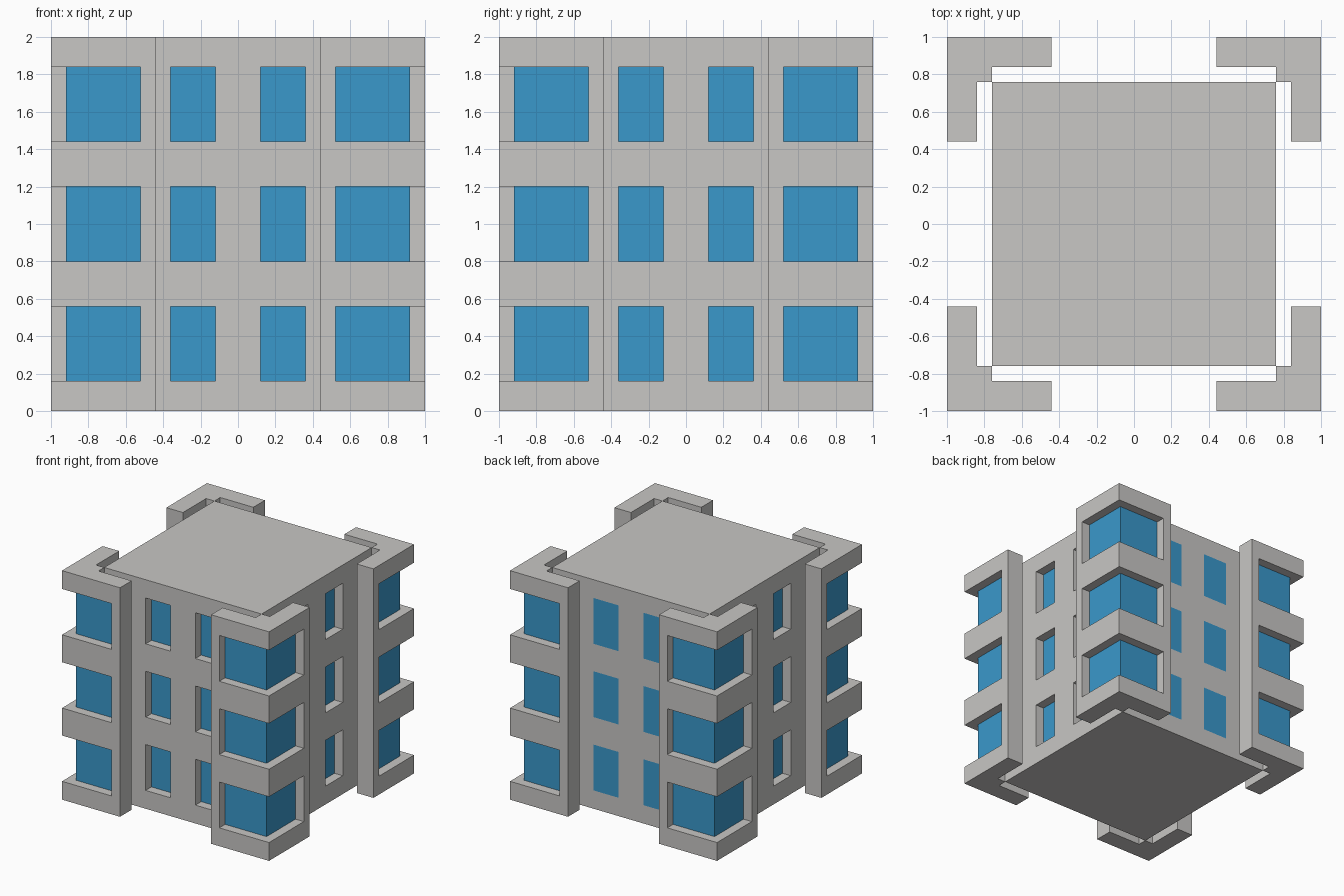
import bpy, bmesh
from mathutils import Matrix, Vector

if "Cube" in bpy.data.objects:
    bpy.data.objects.remove(bpy.data.objects["Cube"])


def material(name, rgb):
    m = bpy.data.materials.new(name)
    m.diffuse_color = (*rgb, 1)
    m.use_nodes = True
    m.node_tree.nodes["Principled BSDF"].inputs["Base Color"].default_value = m.diffuse_color
    return m


CONCRETE = material("grey concrete", (0.58, 0.57, 0.555))
GLASS = material("blue glass", (0.042, 0.314, 0.597))

# Storey levels: odd layers hold the windows
LEVELS = [0, 0.16, 0.56, 0.8, 1.2, 1.44, 1.84, 2]
RECESS = 0.08


def face(bm, pts, mat=0):
    f = bm.faces.new([bm.verts.new(p) for p in pts])
    f.material_index = mat


def finish(name, bm):
    bmesh.ops.remove_doubles(bm, verts=bm.verts, dist=1e-4)
    # cap the open top and bottom
    bmesh.ops.holes_fill(bm, edges=[e for e in bm.edges if e.is_boundary], sides=0)
    bmesh.ops.recalc_face_normals(bm, faces=bm.faces)
    me = bpy.data.meshes.new(name)
    bm.to_mesh(me)
    bm.free()
    me.materials.append(CONCRETE)
    me.materials.append(GLASS)
    ob = bpy.data.objects.new(name, me)
    bpy.context.collection.objects.link(ob)


# Central block: four walls, each a grid with two window columns
H = 0.76
COLUMNS = [-H, -0.36, -0.12, 0.12, 0.36, H]


def wall(bm, turn, depth):
    rot = Matrix.Rotation(turn, 3, 'Z')

    def rect(x0, x1, z0, z1, y):
        return [rot @ Vector(p) for p in
                ((x0, y, z0), (x1, y, z0), (x1, y, z1), (x0, y, z1))]

    for i, (x0, x1) in enumerate(zip(COLUMNS, COLUMNS[1:])):
        for j, (z0, z1) in enumerate(zip(LEVELS, LEVELS[1:])):
            outer = rect(x0, x1, z0, z1, -H)
            if not (i % 2 and j % 2):
                face(bm, outer)
                continue
            inner = rect(x0, x1, z0, z1, -H + depth)
            face(bm, inner, 1)
            if depth:
                for k in range(4):
                    n = (k + 1) % 4
                    face(bm, (outer[k], outer[n], inner[n], inner[k]))


bm = bmesh.new()
for quarter in range(4):
    # the back wall has flush panes
    wall(bm, quarter * 1.5707963268, 0 if quarter == 2 else RECESS)
finish("central_block", bm)

# Corner bays: L-shaped towers with windows wrapping round the corner
WRAP = [(0.52, 1), (1, 1), (1, 0.52)]
PANE = [(0.52, 1 - RECESS), (1 - RECESS, 1 - RECESS), (1 - RECESS, 0.52)]
REST = [(1, 0.52), (1, 0.44), (0.84, 0.44), (0.84, 0.76), (0.76, 0.76),
        (0.76, 0.84), (0.44, 0.84), (0.44, 1), (0.52, 1)]


def corner_bay(name, sx, sy):
    bm = bmesh.new()

    def strip(path, z0, z1, mat=0):
        for (ax, ay), (bx, by) in zip(path, path[1:]):
            face(bm, [(sx * ax, sy * ay, z0), (sx * bx, sy * by, z0),
                      (sx * bx, sy * by, z1), (sx * ax, sy * ay, z1)], mat)

    for j, (z0, z1) in enumerate(zip(LEVELS, LEVELS[1:])):
        strip(REST, z0, z1)
        if j % 2 == 0:
            strip(WRAP, z0, z1)
            continue
        # recessed glass, jambs, sill and head
        strip(PANE, z0, z1, 1)
        for k in (0, 2):
            strip([WRAP[k], PANE[k]], z0, z1)
        for z in (z0, z1):
            for k in (0, 1):
                ring = (WRAP[k], WRAP[k + 1], PANE[k + 1], PANE[k])
                face(bm, [(sx * x, sy * y, z) for x, y in ring])
    finish(name, bm)


for sx, side in ((-1, "left"), (1, "right")):
    for sy, end in ((-1, "front"), (1, "back")):
        corner_bay(f"{end}_{side}_corner_bay", sx, sy)
